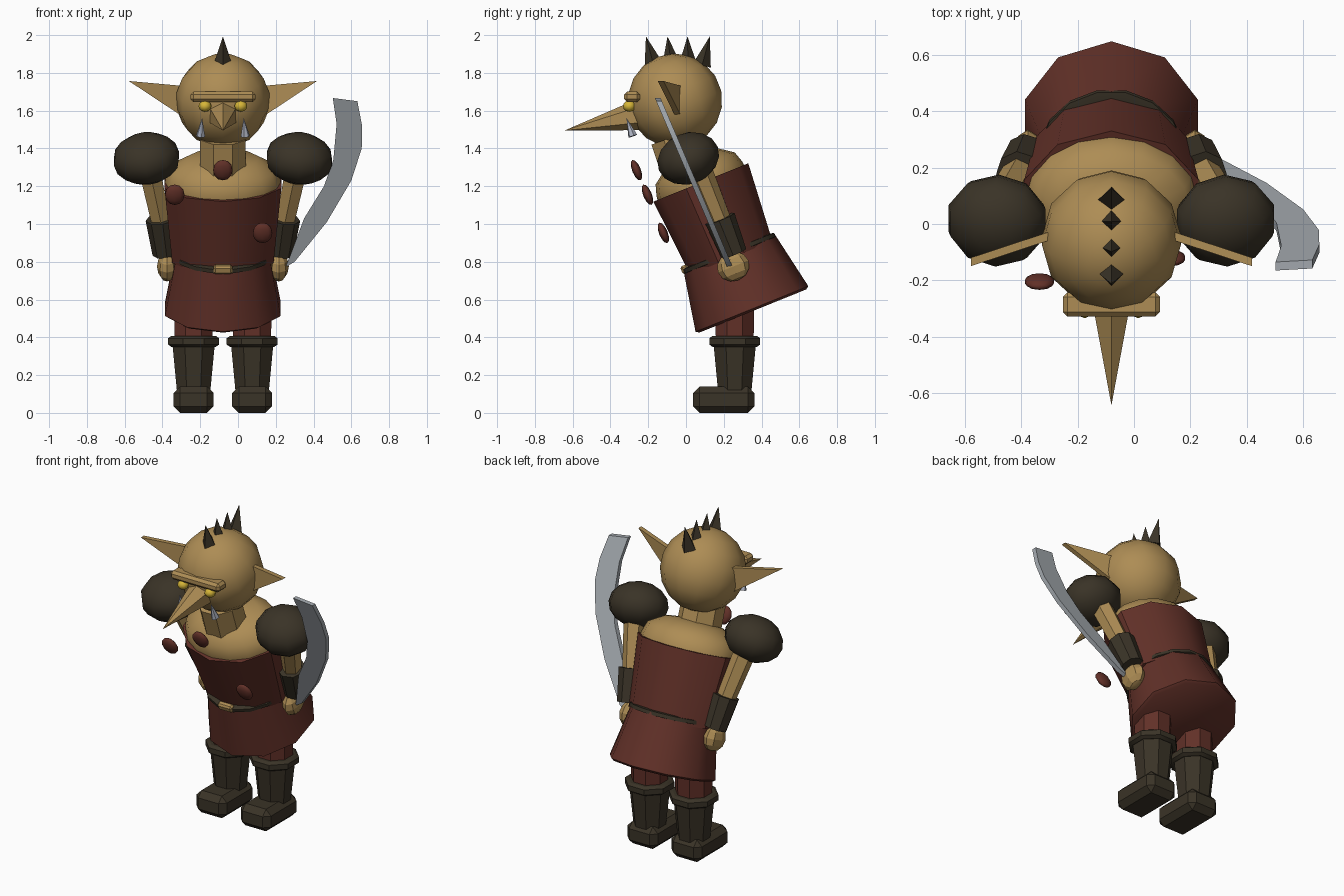
import bpy, bmesh, math
from mathutils import Matrix, Vector

if "Cube" in bpy.data.objects:
    bpy.data.objects.remove(bpy.data.objects["Cube"])

CX = -0.08                      # symmetry line of the body
TILT = math.radians(22)         # forward lean of the upper body
LEAN = Matrix.Rotation(TILT, 4, 'X')
BODY = Matrix.Translation((CX, 0.352, 0.543)) @ LEAN


def material(name, rgb, rough=0.8):
    m = bpy.data.materials.new(name)
    m.use_nodes = True
    m.diffuse_color = (*rgb, 1)
    bsdf = m.node_tree.nodes["Principled BSDF"]
    bsdf.inputs["Base Color"].default_value = (*rgb, 1)
    bsdf.inputs["Roughness"].default_value = rough
    return m


SKIN = material("tan skin", (0.42, 0.265, 0.09))
RED = material("red brown leather", (0.12, 0.03, 0.021))
DARK = material("dark leather", (0.042, 0.033, 0.02))
STEEL = material("steel", (0.38, 0.41, 0.44))
TUSK = material("pale tusk", (0.42, 0.45, 0.54))
YELLOW = material("yellow eye", (0.68, 0.47, 0.04))


def finish(name, bm, mat, matrix=Matrix(), angle=40):
    bmesh.ops.recalc_face_normals(bm, faces=bm.faces)
    me = bpy.data.meshes.new(name)
    bm.to_mesh(me)
    bm.free()
    me.transform(matrix)
    me.materials.append(mat)
    for p in me.polygons:
        p.use_smooth = True
    me.set_sharp_from_angle(angle=math.radians(angle))
    ob = bpy.data.objects.new(name, me)
    bpy.context.scene.collection.objects.link(ob)
    return ob


def lathe(name, profile, n, mat, matrix=Matrix(), sx=1, turn=0.0, angle=40):
    """Closed turned solid from (radius, height) pairs."""
    bm = bmesh.new()
    rings = []
    for r, h in profile:
        count = n if r > 0 else 1
        angs = [2 * math.pi * (i + turn) / n + math.pi / 2 for i in range(count)]
        rings.append([bm.verts.new((r * sx * math.cos(a), r * math.sin(a), h)) for a in angs])
    for lo, hi in zip(rings, rings[1:]):
        for i in range(n):
            j = (i + 1) % n
            quad = [lo[i % len(lo)], lo[j % len(lo)], hi[j % len(hi)], hi[i % len(hi)]]
            bm.faces.new(list(dict.fromkeys(quad)))
    for ring in (rings[0], rings[-1]):
        if len(ring) > 2:
            bm.faces.new(ring)
    return finish(name, bm, mat, matrix, angle)


def limb(name, a, b, r1, r2, n, mat, turn=0.0):
    """Tapered prism from a to b; zero end radius makes a spike."""
    a, b = Vector(a), Vector(b)
    m = Matrix.Translation(a) @ (b - a).to_track_quat('Z', 'Y').to_matrix().to_4x4()
    return lathe(name, [(r1, 0), (r2, (b - a).length)], n, mat, m, turn=turn, angle=30)


def ball(name, loc, size, mat, rot=Matrix(), u=12, v=8, angle=60):
    bm = bmesh.new()
    bmesh.ops.create_uvsphere(bm, u_segments=u, v_segments=v, radius=1)
    m = Matrix.Translation(loc) @ rot @ Matrix.Diagonal((*size, 1))
    return finish(name, bm, mat, m, angle)


def box(name, loc, size, mat, bevel, rot=Matrix()):
    bm = bmesh.new()
    bmesh.ops.create_cube(bm, size=1)
    bmesh.ops.scale(bm, vec=size, verts=bm.verts)
    bmesh.ops.bevel(bm, geom=bm.edges[:], offset=bevel, segments=1, affect='EDGES')
    return finish(name, bm, mat, Matrix.Translation(loc) @ rot, 30)


def plate(name, outline, thick, mat, matrix):
    """Outline in x and z, given thickness along y."""
    bm = bmesh.new()
    f = bm.faces.new([bm.verts.new((x, -thick / 2, z)) for x, z in outline])
    ext = bmesh.ops.extrude_face_region(bm, geom=[f])
    moved = [e for e in ext["geom"] if isinstance(e, bmesh.types.BMVert)]
    bmesh.ops.translate(bm, vec=(0, thick, 0), verts=moved)
    return finish(name, bm, mat, matrix, 35)


# Leaning upper body
lathe("skirt", [(0.305, -0.004), (0.322, 0.008), (0.26, 0.33)], 10, RED, BODY)
lathe("vest", [(0.235, 0.3), (0.271, 0.73)], 10, RED, BODY, sx=1.2)
lathe("chest", [(0.2, 0.5), (0.25, 0.7), (0.245, 0.75), (0.226, 0.81), (0.15, 0.865), (0, 0.89)],
      16, SKIN, BODY, sx=1.24, angle=60)
lathe("belt", [(0.24, 0.312), (0.264, 0.316), (0.264, 0.338), (0.24, 0.342)], 16, DARK, BODY,
      turn=0.5)
box("buckle", BODY @ Vector((0, -0.25, 0.335)), (0.1, 0.04, 0.045), SKIN, 0.01, LEAN)
for i, (x, y, z) in enumerate([(CX, -0.262, 1.285), (-0.335, -0.204, 1.155), (0.13, -0.12, 0.953)]):
    ball(f"medallion_{i + 1}", (x, y, z), (0.054, 0.023, 0.058), RED, LEAN, 10, 6)

# Head and face
limb("neck", (CX, 0, 1.26), (CX, -0.07, 1.46), 0.132, 0.13, 8, SKIN, 0.5)
ball("head", (CX, -0.058, 1.653), (0.25, 0.25, 0.25), SKIN, LEAN, 12, 9)
limb("nose", (CX, -0.26, 1.575), (CX, -0.643, 1.495), 0.08, 0, 6, SKIN)
box("brow", (CX, -0.285, 1.673), (0.345, 0.085, 0.055), SKIN, 0.016)
spikes = [(-0.175, -0.212, 0.045), (-0.083, -0.098, 0.036), (0.01, 0.008, 0.038), (0.085, 0.126, 0.048)]
for i, (base, tip, r) in enumerate(spikes):
    z = 1.635 + math.sqrt(0.0625 - (base + 0.058) ** 2)
    limb(f"crest_spike_{i + 1}", (CX, base, z), (CX, tip, 1.993), r, 0, 4, DARK)

# Paired parts
for side, s in (("right", -1), ("left", 1)):
    def at(dx, y, z):
        return Vector((CX + s * dx, y, z))

    ball(side + "_eye", at(0.095, -0.3, 1.624), (0.034, 0.034, 0.03), YELLOW, u=8, v=6)
    limb(side + "_tusk", at(0.118, -0.282, 1.465), at(0.11, -0.315, 1.562), 0.025, 0, 6, TUSK)

    # Ear swept forward toward its tip
    shear = Matrix.Translation((CX, 0, 0)) @ Matrix.Diagonal((s, 1, 1, 1))
    shear[1][0], shear[1][3] = -0.33 * 1.0, 0.03
    plate(side + "_ear", [(0.2, 1.73), (0.498, 1.757), (0.2, 1.56)], 0.03, SKIN, shear)

    # Arm
    outer = LEAN @ Matrix.Rotation(s * 0.12, 4, 'Y')
    ball(side + "_shoulder_pad", at(0.405, 0.012, 1.347), (0.182, 0.168, 0.135), DARK, outer, 10, 8)
    limb(side + "_upper_arm", at(0.395, 0.06, 1.32), at(0.327, 0.19, 1.0), 0.066, 0.056, 6, SKIN, 0.5)
    limb(side + "_bracer", at(0.327, 0.18, 1.028), at(0.303, 0.254, 0.843), 0.083, 0.07, 8, DARK, 0.5)
    ball(side + "_hand", at(0.296, 0.25, 0.775), (0.053, 0.087, 0.078), SKIN, LEAN, 8, 6, 20)

    # Leg and boot
    base = Matrix.Translation(at(0.155, 0.258, 0))
    lathe(side + "_trouser", [(0.108, 0.36), (0.112, 0.62)], 8, RED, base, turn=0.5, angle=30)
    lathe(side + "_boot_shaft", [(0.09, 0.06), (0.122, 0.37)], 8, DARK, base, turn=0.5, angle=30)
    lathe(side + "_boot_cuff", [(0.128, 0.35), (0.146, 0.362), (0.146, 0.395), (0.128, 0.407)],
          8, DARK, base, turn=0.5, angle=30)
    box(side + "_boot_foot", at(0.155, 0.2, 0.07), (0.212, 0.325, 0.14), DARK, 0.035)

# Curved blade held in the left hand, leaning with the body
blade = [(0.25, 0.77), (0.275, 0.83), (0.35, 1.03), (0.455, 1.2), (0.505, 1.34), (0.522, 1.53),
         (0.502, 1.667), (0.632, 1.65), (0.657, 1.52), (0.655, 1.4), (0.6, 1.23), (0.47, 1.01),
         (0.3, 0.8)]
lean_back = Matrix()
lean_back[1][2], lean_back[1][3] = -0.427, 0.562
plate("sword_blade", blade, 0.03, STEEL, lean_back)
